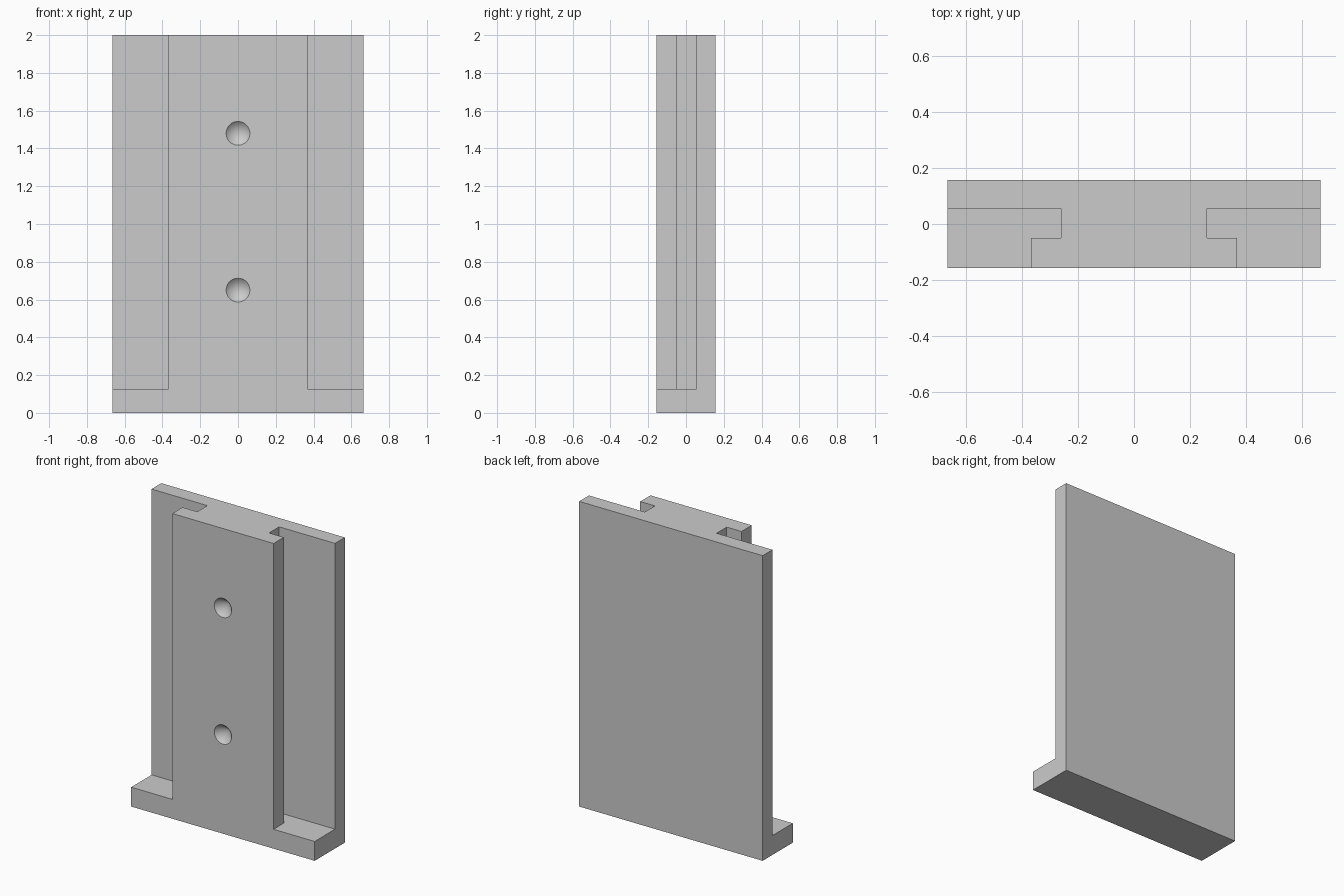
import bpy, bmesh, math
from mathutils import Matrix

if "Cube" in bpy.data.objects:
    bpy.data.objects.remove(bpy.data.objects["Cube"])

W, D, H = 0.665, 0.156, 2.0      # half width, half depth, height
FOOT = 0.127                     # height of the solid foot


def make_object(name, bm):
    bmesh.ops.recalc_face_normals(bm, faces=bm.faces)
    mesh = bpy.data.meshes.new(name)
    bm.to_mesh(mesh)
    bm.free()
    ob = bpy.data.objects.new(name, mesh)
    bpy.context.collection.objects.link(ob)
    return ob


def prism(name, outline, z0, z1):
    bm = bmesh.new()
    face = bm.faces.new([bm.verts.new((x, y, z0)) for x, y in outline])
    ext = bmesh.ops.extrude_face_region(bm, geom=[face])
    top = [v for v in ext["geom"] if isinstance(v, bmesh.types.BMVert)]
    bmesh.ops.translate(bm, verts=top, vec=(0, 0, z1 - z0))
    return make_object(name, bm)


grey = bpy.data.materials.new("plain grey")
grey.diffuse_color = (0.6, 0.6, 0.6, 1)
grey.use_nodes = True
grey.node_tree.nodes["Principled BSDF"].inputs["Base Color"].default_value = grey.diffuse_color

# solid block that becomes the slotted plate
plate = prism("slotted_plate", [(-W, -D), (W, -D), (W, D), (-W, D)], 0, H)
plate.data.materials.append(grey)
cutters = []

# L-shaped side slots, leaving a T-shaped rail above the foot
slot = [(0.26, -0.05), (0.367, -0.05), (0.367, -D - 0.1), (W + 0.1, -D - 0.1),
        (W + 0.1, 0.055), (0.26, 0.055)]
for side in (-1, 1):
    cutters.append(prism("slot_cutter", [(side * x, y) for x, y in slot], FOOT, H + 0.1))

# conical countersinks in the front face
R, OVER = 0.063, 0.02
for z in (0.65, 1.48):
    bm = bmesh.new()
    size = R + OVER
    bmesh.ops.create_cone(bm, cap_ends=True, segments=48, radius1=size, radius2=0, depth=size,
                          matrix=Matrix.Translation((0, -D - OVER + size / 2, z))
                          @ Matrix.Rotation(-math.pi / 2, 4, "X"))
    bmesh.ops.remove_doubles(bm, verts=bm.verts, dist=1e-5)
    cutters.append(make_object("countersink_cutter", bm))

bpy.context.view_layer.objects.active = plate
for cutter in cutters:
    cutter.data.materials.append(grey)
    cutter.hide_render = True
    mod = plate.modifiers.new("cut", "BOOLEAN")
    mod.operation, mod.solver, mod.object = "DIFFERENCE", "EXACT", cutter
    bpy.ops.object.modifier_apply(modifier=mod.name)
for cutter in cutters:
    bpy.data.objects.remove(cutter)

plate.select_set(True)
bpy.ops.object.shade_smooth_by_angle(angle=math.radians(30))
